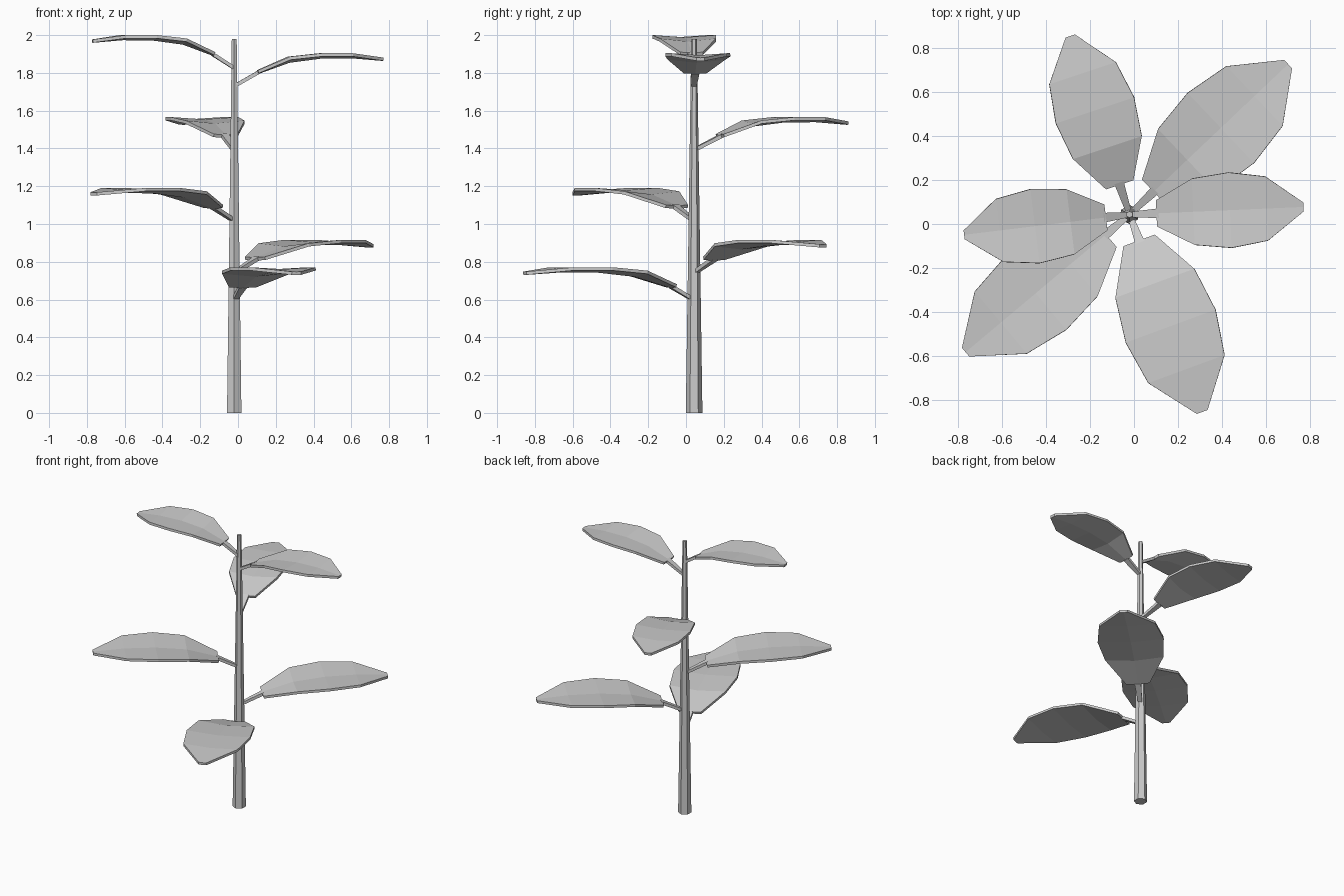
import bpy, bmesh
from math import radians, cos, sin
from mathutils import Vector

if "Cube" in bpy.data.objects:
    bpy.data.objects.remove(bpy.data.objects["Cube"])

CX, CY = -0.02, 0.043   # stem axis

def make(name, bm):
    bmesh.ops.recalc_face_normals(bm, faces=bm.faces)
    me = bpy.data.meshes.new(name)
    bm.to_mesh(me)
    bm.free()
    ob = bpy.data.objects.new(name, me)
    bpy.context.collection.objects.link(ob)
    return ob

# tapered six-sided stem
bpy.ops.mesh.primitive_cone_add(vertices=6, radius1=0.044, radius2=0.015,
                                depth=1.98, location=(CX, CY, 0.99))
bpy.context.object.name = "stem"

# blade rows: half width (fraction of full), edge height above node, midrib drop
ROWS = [(0.35, 0.076, 0.004), (0.88, 0.148, 0.016), (1.0, 0.166, 0.012),
        (0.85, 0.166, 0.010), (0.12, 0.143, 0.001)]

def leaf(i, azimuth, node_z, half_width, r0, r1):
    a = radians(azimuth)
    out, side = Vector((cos(a), sin(a), 0)), Vector((-sin(a), cos(a), 0))
    node = Vector((CX, CY, node_z))

    def at(r, s, z):
        return node + out * r + side * s + Vector((0, 0, z))

    # blade, three columns with a shallow fold along the midrib
    bm = bmesh.new()
    grid = []
    for k, (w, z, drop) in enumerate(ROWS):
        r = r0 + (r1 - r0) * k / 4
        grid.append([bm.verts.new(at(r, s * w * half_width, z - (drop if s == 0 else 0)))
                     for s in (-1, 0, 1)])
    for p, q in zip(grid, grid[1:]):
        for c in range(2):
            bm.faces.new((p[c], q[c], q[c + 1], p[c + 1]))
    blade = make(f"leaf_blade_{i}", bm)
    if blade.data.polygons[0].normal.z < 0:
        blade.data.flip_normals()
    mod = blade.modifiers.new("thickness", "SOLIDIFY")
    mod.thickness, mod.offset = 0.017, -1

    # four-sided stalk joining stem and blade
    bm = bmesh.new()
    rings = []
    for r, z, w, t in ((0.0, -0.008, 0.012, 0.011), (r0 + 0.01, 0.067, 0.022, 0.011)):
        rings.append([bm.verts.new(at(r, sx * w, z + sz * t))
                      for sx, sz in ((-1, -1), (1, -1), (1, 1), (-1, 1))])
    for c in range(4):
        d = (c + 1) % 4
        bm.faces.new((rings[0][c], rings[0][d], rings[1][d], rings[1][c]))
    for ring in rings:
        bm.faces.new(ring)
    make(f"leaf_stalk_{i}", bm)

# leaves from bottom to top: azimuth, node height, half width, start and tip radius
LEAVES = [(-69.8, 0.605, 0.217, 0.125, 0.955),
          (43.5, 0.75, 0.219, 0.15, 0.992),
          (220, 1.025, 0.216, 0.14, 0.972),
          (108.4, 1.40, 0.187, 0.142, 0.854),
          (2.5, 1.738, 0.171, 0.122, 0.79),
          (187, 1.834, 0.169, 0.108, 0.757)]
for i, args in enumerate(LEAVES, 1):
    leaf(i, *args)
